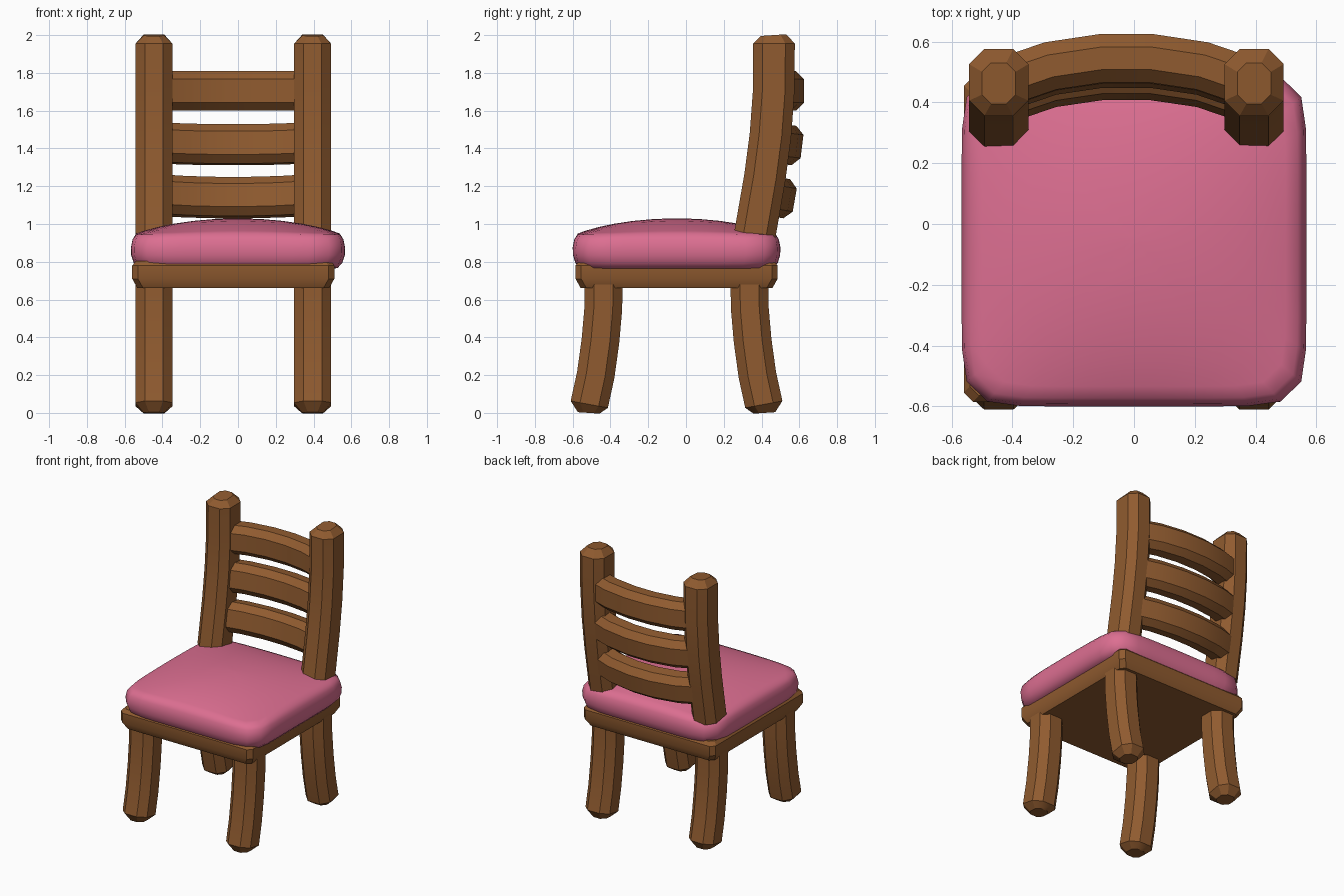
import bpy, bmesh, math
from mathutils import Vector

if "Cube" in bpy.data.objects:
    bpy.data.objects.remove(bpy.data.objects["Cube"])

CX = -0.025      # centre line of the wooden parts
LEG_X = 0.42     # half spacing of legs and posts


def material(name, rgb):
    m = bpy.data.materials.new(name)
    m.diffuse_color = (*rgb, 1)
    m.use_nodes = True
    m.node_tree.nodes["Principled BSDF"].inputs["Base Color"].default_value = m.diffuse_color
    return m


WOOD = material("brown wood", (0.28, 0.105, 0.029))
PINK = material("pink fabric", (0.72, 0.158, 0.285))


def loft(name, rings, mat, angle):
    """Skin a list of equal-length point rings and close both ends."""
    bm = bmesh.new()
    loops = [[bm.verts.new(p) for p in r] for r in rings]
    n = len(loops[0])
    for a, b in zip(loops, loops[1:]):
        for i in range(n):
            j = (i + 1) % n
            bm.faces.new((a[i], a[j], b[j], b[i]))
    bm.faces.new(loops[0])
    bm.faces.new(loops[-1])
    bmesh.ops.recalc_face_normals(bm, faces=bm.faces)
    me = bpy.data.meshes.new(name)
    bm.to_mesh(me)
    bm.free()
    me.materials.append(mat)
    ob = bpy.data.objects.new(name, me)
    bpy.context.collection.objects.link(ob)
    bpy.ops.object.select_all(action='DESELECT')
    ob.select_set(True)
    bpy.context.view_layer.objects.active = ob
    bpy.ops.object.shade_smooth_by_angle(angle=math.radians(angle))
    return ob


def octagon(w, d, c):
    """Rectangle w x d with corners cut by c."""
    a, b = w / 2, d / 2
    return [(a, c - b), (a, b - c), (a - c, b), (c - a, b),
            (-a, b - c), (-a, c - b), (c - a, -b), (a - c, -b)]


def beam(name, path, axis, w, d, chamfer, cap_ends=()):
    """Sweep a chamfered section along a path; w runs along the fixed axis."""
    pts = [Vector(p) for p in path]
    last = len(pts) - 1
    rings = []
    for i, p in enumerate(pts):
        tangent = (pts[min(i + 1, last)] - pts[max(i - 1, 0)]).normalized()
        side = tangent.cross(axis).normalized()
        capped = i in cap_ends
        s = 0.085 if capped else 0
        sec = octagon(w - s, d - s, chamfer * (0.6 if capped else 1))
        rings.append([p + axis * u + side * v for u, v in sec])
    return loft(name, rings, WOOD, 30)


X = Vector((1, 0, 0))
leg_path = [(0.515, 0.0), (0.512, 0.045), (0.478, 0.2), (0.453, 0.38),
            (0.438, 0.55), (0.435, 0.72)]
post_path = [(0.364, 0.94), (0.385, 1.06), (0.418, 1.25), (0.447, 1.47),
             (0.464, 1.7), (0.466, 1.955), (0.463, 2.0)]

# curved legs and back posts
for s, side in ((-1, "left"), (1, "right")):
    x = CX + s * LEG_X
    beam(f"front_leg_{side}", [(x, -y, z) for y, z in leg_path], X,
         0.197, 0.2, 0.05, (0,))
    beam(f"back_leg_{side}", [(x, y - 0.1, z) for y, z in leg_path], X,
         0.197, 0.2, 0.05, (0,))
    beam(f"back_post_{side}", [(x, y, z) for y, z in post_path], X,
         0.195, 0.22, 0.05, (len(post_path) - 1,))

# three bowed back slats, leaning with the posts
bow = [(-0.41, 0.08), (-0.25, 0.025), (-0.083, 0),
       (0.083, 0), (0.25, 0.025), (0.41, 0.08)]
for name, y, z, lean in (("top", 0.545, 1.705, 0), ("middle", 0.535, 1.42, 7),
                         ("lower", 0.497, 1.14, 10)):
    t = math.radians(lean)
    up = Vector((0, math.sin(t), math.cos(t)))
    back = Vector((0, math.cos(t), -math.sin(t)))
    beam(f"back_slat_{name}",
         [Vector((CX + x, y, z)) - back * b for x, b in bow],
         up, 0.21, 0.16, 0.043)

# seat frame: board with bevelled edges
frame = [[(CX + u, v - 0.05, z) for u, v in octagon(1.07 - 2 * i, 1.07 - 2 * i, 0.03)]
         for i, z in ((0.028, 0.66), (0, 0.71), (0, 0.78), (0.02, 0.805))]
loft("seat_frame", frame, WOOD, 30)

# cushion: squarish rings with a domed top
A, B, CY, N, POW = 0.567, 0.55, -0.05, 48, 2 / 9


def cushion_ring(s, z=None):
    ring = []
    for k in range(N):
        a = 2 * math.pi * (k + 0.5) / N
        c, d = math.cos(a), math.sin(a)
        # even spacing along the outline of a superellipse
        r = (abs(c) ** 9 + abs(d) ** 9) ** (-1 / 9)
        u, v = s * c * r, s * d * r
        h = z if z is not None else 0.935 + 0.095 * (
            (1 - u * u) * (1 - v * v)) ** 0.8
        ring.append((A * u, CY + B * v, h))
    return ring


rings = [cushion_ring(s, z) for s, z in (
    (0.86, 0.76), (0.93, 0.767), (0.975, 0.795), (0.997, 0.835),
    (1.0, 0.875), (0.985, 0.918))]
rings += [cushion_ring(s) for s in (0.95, 0.88, 0.75, 0.6, 0.42, 0.22, 0.03)]
loft("seat_cushion", rings, PINK, 60)
